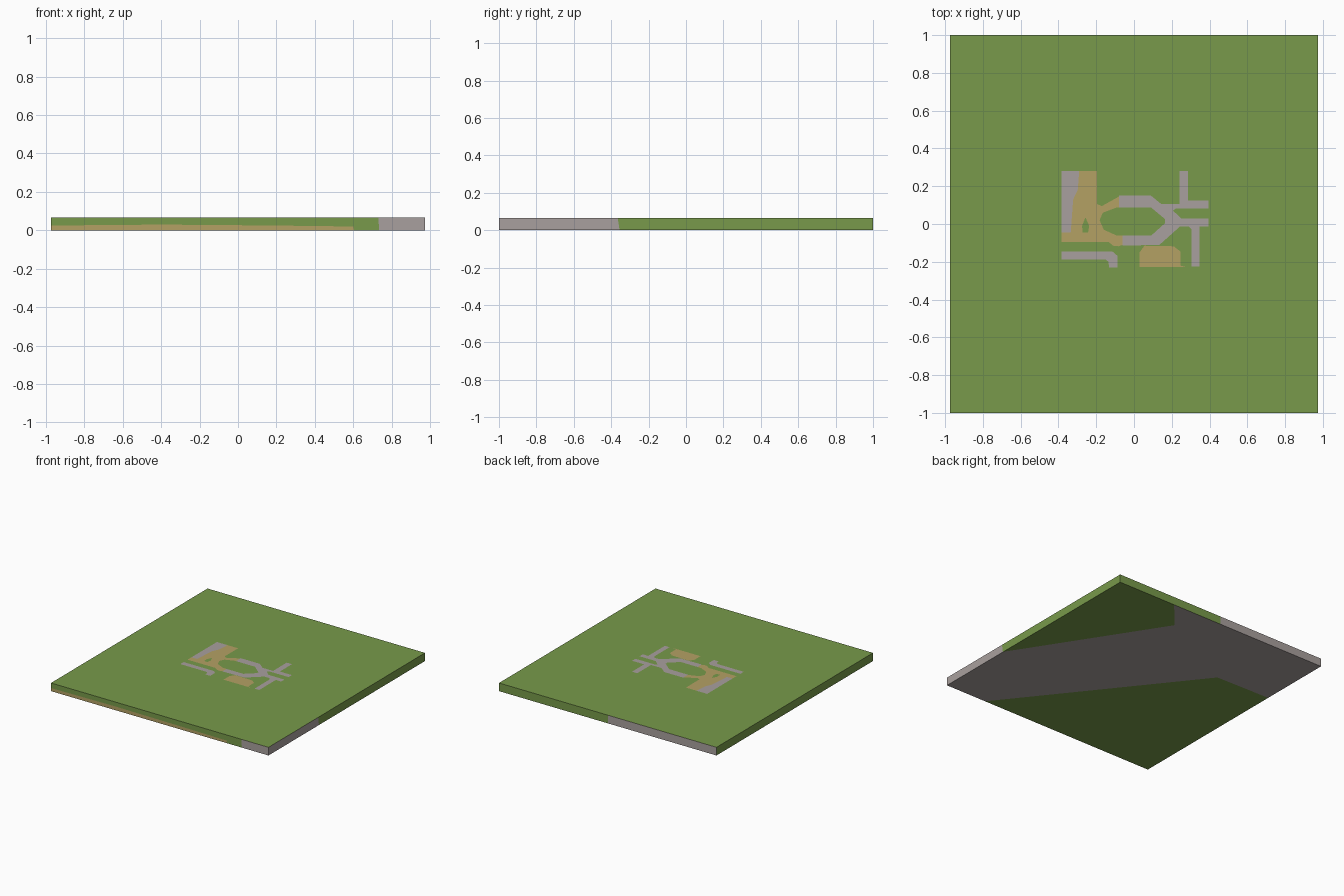
import bpy, bmesh
from mathutils import Vector
from mathutils.geometry import delaunay_2d_cdt

if "Cube" in bpy.data.objects:
    bpy.data.objects.remove(bpy.data.objects["Cube"])

W, D, H = 0.973, 1.0, 0.066      # half width, half depth, height
GREEN, GREY, TAN = 0, 1, 2


def material(name, rgb):
    m = bpy.data.materials.new(name)
    m.diffuse_color = (*rgb, 1)
    m.use_nodes = True
    m.node_tree.nodes["Principled BSDF"].inputs["Base Color"].default_value = m.diffuse_color
    return m


materials = [material("grass_green", (0.188, 0.323, 0.069)),
             material("path_grey", (0.397, 0.352, 0.342)),
             material("sand_tan", (0.456, 0.356, 0.127))]


def inside(p, poly):
    hit = False
    for (x1, y1), (x2, y2) in zip(poly, poly[1:] + poly[:1]):
        if (y1 > p[1]) != (y2 > p[1]) and p[0] < x1 + (p[1] - y1) * (x2 - x1) / (y2 - y1):
            hit = not hit
    return hit


def panel(bm, half_u, v0, v1, regions, place, outward):
    """Flat rectangle cut along the region outlines; later regions paint over earlier ones."""
    points, edges = [], []
    rect = [(-half_u, v0), (half_u, v0), (half_u, v1), (-half_u, v1)]
    for outline in [rect] + [poly for _, poly in regions]:
        start, n = len(points), len(outline)
        points += [Vector(p) for p in outline]
        edges += [(start + i, start + (i + 1) % n) for i in range(n)]
    out = delaunay_2d_cdt(points, edges, [], 0, 1e-5)
    verts = [bm.verts.new(place(*p)) for p in out[0]]
    for tri in out[2]:
        centre = sum((out[0][i] for i in tri), Vector((0, 0))) / len(tri)
        face = bm.faces.new([verts[i] for i in tri])
        for colour, poly in regions:
            if inside(centre, poly):
                face.material_index = colour
        face.normal_update()
        if face.normal.dot(Vector(outward)) < 0:
            face.normal_flip()


# Top: sandy yard on the left with the left half of the ring path
yard = [(-.385, .28), (-.195, .28), (-.195, .105), (-.17, .095), (-.08, .145),
        (-.08, .04), (-.06, -.06), (-.06, -.11), (-.08, -.118), (-.11, -.115),
        (-.135, -.095), (-.385, -.095)]
# Paved strip at the edge of the yard
strip = [(-.385, .28), (-.29, .28), (-.298, .18), (-.322, .13), (-.335, -.045), (-.385, -.045)]
# Paved ring with its four branches
ring = [(-.08, .15), (.09, .15), (.145, .105), (.24, .105), (.24, .28), (.287, .28),
        (.287, .125), (.395, .125), (.395, .082), (.22, .082), (.207, .07), (.25, .03),
        (.395, .03), (.395, -.012), (.347, -.012), (.347, -.225), (.305, -.225),
        (.305, -.03), (.29, -.012), (.245, -.012), (.135, -.11), (-.06, -.115),
        (-.06, -.06), (-.08, .04)]
# Lawn inside the ring, and the small lawn patch in the yard
lawn = [(-.182, .02), (-.165, .06), (-.09, .088), (.09, .088), (.165, .025), (.165, .005),
        (.09, -.062), (-.09, -.062), (-.16, -.03)]
patch = [(-.257, .035), (-.237, -.01), (-.243, -.045), (-.272, -.045), (-.275, -.01)]
# Separate path and sand area at the lower edge
path = [(-.385, -.145), (-.115, -.145), (-.088, -.168), (-.088, -.23), (-.132, -.23),
        (-.135, -.2), (-.15, -.188), (-.385, -.188)]
sand = [(.03, -.228), (.03, -.15), (.055, -.115), (.21, -.118), (.245, -.145),
        (.245, -.22), (.275, -.228)]
top = [(TAN, yard), (GREY, strip), (GREY, ring), (GREEN, lawn), (GREEN, patch),
       (GREY, path), (TAN, sand)]

# Underside: broad diagonal grey band
band = [(W, -D), (W, -.35), (.253, .77), (.45, D), (-W, D), (-W, .39), (-.49, .38), (.604, -D)]

# Side strips
front_sand = [(-W, 0), (.605, 0), (.6, .02), (.2, .025), (-.4, .03), (-W, .025)]
front_grey = [(.735, 0), (W, 0), (W, H), (.73, H)]
right_grey = [(-D, 0), (-.355, 0), (-.365, H), (-D, H)]
back_grey = [(-W, 0), (0, 0), (0, H), (-W, H)]

bm = bmesh.new()
panel(bm, W, -D, D, top, lambda u, v: (u, v, H), (0, 0, 1))
panel(bm, W, -D, D, [(GREY, band)], lambda u, v: (u, v, 0), (0, 0, -1))
panel(bm, W, 0, H, [(TAN, front_sand), (GREY, front_grey)], lambda u, v: (u, -D, v), (0, -1, 0))
panel(bm, W, 0, H, [(GREY, back_grey)], lambda u, v: (u, D, v), (0, 1, 0))
panel(bm, D, 0, H, [(GREY, right_grey)], lambda u, v: (W, u, v), (1, 0, 0))
panel(bm, D, 0, H, [], lambda u, v: (-W, u, v), (-1, 0, 0))
bmesh.ops.remove_doubles(bm, verts=bm.verts[:], dist=1e-5)

mesh = bpy.data.meshes.new("ground_slab")
bm.to_mesh(mesh)
bm.free()
for m in materials:
    mesh.materials.append(m)
slab = bpy.data.objects.new("ground_slab", mesh)
bpy.context.collection.objects.link(slab)
